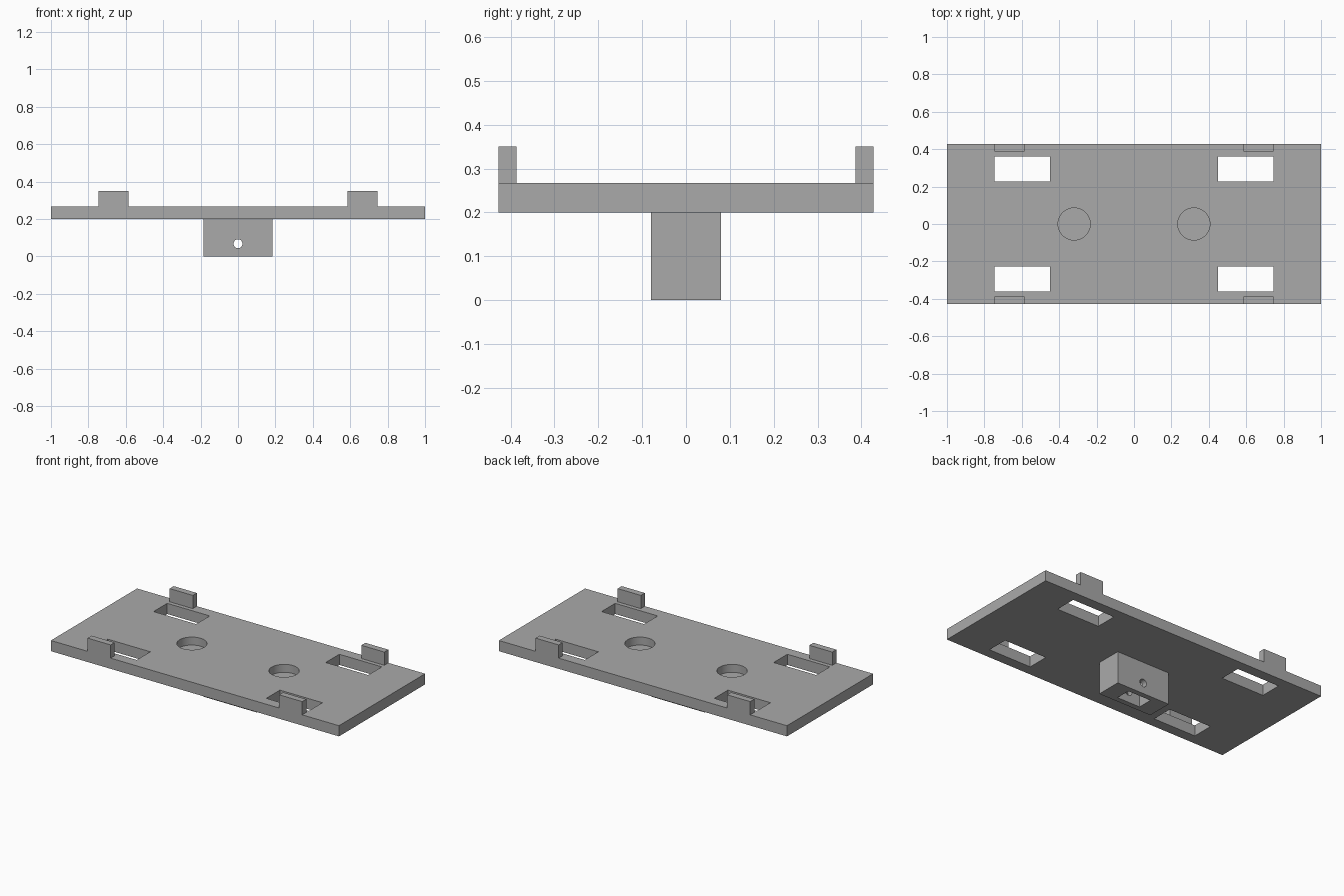
import bpy
import bmesh
from mathutils import Matrix

cube = bpy.data.objects.get("Cube")
if cube:
    bpy.data.objects.remove(cube, do_unlink=True)

GREY = (0.4, 0.4, 0.4, 1.0)
grey = bpy.data.materials.new("plain grey")
grey.use_nodes = True
grey.diffuse_color = GREY
grey.node_tree.nodes["Principled BSDF"].inputs["Base Color"].default_value = GREY


def make_object(name, bm):
    mesh = bpy.data.meshes.new(name)
    bm.to_mesh(mesh)
    bm.free()
    mesh.materials.append(grey)
    obj = bpy.data.objects.new(name, mesh)
    bpy.context.collection.objects.link(obj)
    return obj


def box(name, x, y, z):
    """Box spanning the given (low, high) range on each axis."""
    spans = (x, y, z)
    centre = [(a + b) / 2 for a, b in spans]
    size = [b - a for a, b in spans]
    bm = bmesh.new()
    bmesh.ops.create_cube(
        bm, size=1, matrix=Matrix.Translation(centre) @ Matrix.Diagonal((*size, 1)))
    return make_object(name, bm)


def cylinder(name, centre, radius, depth, along_y=False):
    turn = Matrix.Rotation(1.570796, 4, "X") if along_y else Matrix.Identity(4)
    bm = bmesh.new()
    bmesh.ops.create_cone(
        bm, cap_ends=True, segments=48, radius1=radius, radius2=radius,
        depth=depth, matrix=Matrix.Translation(centre) @ turn)
    return make_object(name, bm)


def cut(target, cutters):
    """Subtract each cutter, then remove it."""
    bpy.context.view_layer.objects.active = target
    for cutter in cutters:
        cutter.hide_render = True
        mod = target.modifiers.new("cut", "BOOLEAN")
        mod.operation = "DIFFERENCE"
        mod.solver = "EXACT"
        mod.object = cutter
        bpy.ops.object.modifier_apply(modifier=mod.name)
        bpy.data.objects.remove(cutter, do_unlink=True)


def smooth(obj):
    bpy.ops.object.select_all(action="DESELECT")
    obj.select_set(True)
    bpy.context.view_layer.objects.active = obj
    bpy.ops.object.shade_smooth_by_angle(angle=0.5)


def span(sign, low, high):
    """Mirror a range to the chosen side of an axis."""
    return tuple(sorted((sign * low, sign * high)))


HALF_DEPTH = 0.427
BOTTOM, TOP = 0.2, 0.267

# Base plate with four through slots and two blind round recesses
plate = box("base_plate", (-1, 1), (-HALF_DEPTH, HALF_DEPTH), (BOTTOM, TOP))
cutters = []
for sx in (-1, 1):
    cutters.append(cylinder("recess_cutter", (sx * 0.32, 0, TOP), 0.086, 0.1))
    for sy in (-1, 1):
        cutters.append(box("slot_cutter", span(sx, 0.45, 0.745),
                           span(sy, 0.227, 0.362), (BOTTOM - 0.1, TOP + 0.1)))
cut(plate, cutters)
smooth(plate)

# Upright clips flush with the long edges
for sx, side in ((-1, "right"), (1, "left")):
    for sy, end in ((-1, "front"), (1, "back")):
        box(f"{end}_{side}_clip", span(sx, 0.585, 0.745),
            span(sy, 0.387, HALF_DEPTH), (TOP, 0.35))

# Mounting block below, with a pocket open at the bottom and a cross pin hole
block = box("mounting_block", (-0.185, 0.185), (-0.08, 0.08), (0, BOTTOM))
cut(block, [
    box("pocket_cutter", (-0.08, 0.08), (-0.047, 0.047), (-0.1, 0.15)),
    cylinder("pin_hole_cutter", (0, 0, 0.068), 0.024, 0.4, along_y=True),
])
smooth(block)
